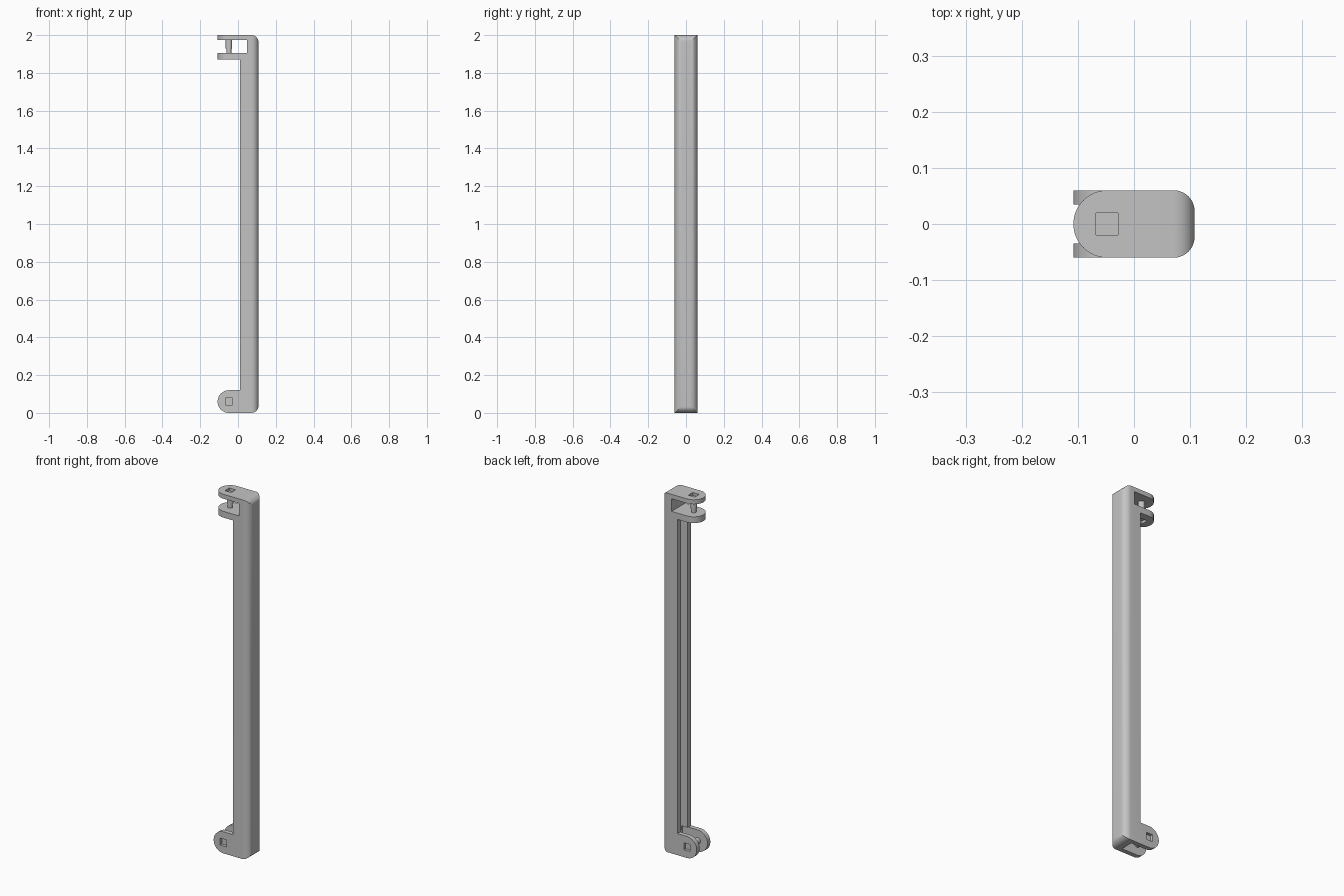
import bpy, bmesh, math
from mathutils import Matrix, Vector

cube = bpy.data.objects.get("Cube")
if cube:
    bpy.data.objects.remove(cube, do_unlink=True)

gray = bpy.data.materials.new("plain gray")
gray.use_nodes = True
color = (0.55, 0.55, 0.55, 1)
gray.diffuse_color = color
gray.node_tree.nodes["Principled BSDF"].inputs["Base Color"].default_value = color

HALF = 0.06      # half width of bar and forks
HUB = -0.048     # x of both pin axes
BACK = 0.108     # outer face of the bar
ROUND = 0.037    # rounding of the outer edges
FRONT = 0.01     # grooved face of the bar
SLOT = 0.047     # inner end of the fork slots
GAP = 0.035      # half width of the fork slots
TOP = 2 - HALF   # height of the top fork centre


def finish(name, bm):
    bmesh.ops.recalc_face_normals(bm, faces=bm.faces)
    mesh = bpy.data.meshes.new(name)
    bm.to_mesh(mesh)
    bm.free()
    obj = bpy.data.objects.new(name, mesh)
    bpy.context.collection.objects.link(obj)
    mesh.materials.append(gray)
    return obj


def extrude(name, outline, direction):
    bm = bmesh.new()
    face = bm.faces.new([bm.verts.new(p) for p in outline])
    result = bmesh.ops.extrude_face_region(bm, geom=[face])
    verts = [v for v in result["geom"] if isinstance(v, bmesh.types.BMVert)]
    bmesh.ops.translate(bm, vec=Vector(direction), verts=verts)
    return finish(name, bm)


def box(name, x, y, z):
    pts = [(x[0], y[0], z[0]), (x[1], y[0], z[0]), (x[1], y[1], z[0]), (x[0], y[1], z[0])]
    return extrude(name, pts, (0, 0, z[1] - z[0]))


def arc(cx, cy, r, start, end, steps):
    angles = [math.radians(start + (end - start) * i / steps) for i in range(steps + 1)]
    return [(cx + r * math.cos(a), cy + r * math.sin(a)) for a in angles]


def select_only(obj):
    bpy.ops.object.select_all(action="DESELECT")
    obj.select_set(True)
    bpy.context.view_layer.objects.active = obj


def combine(obj, tool, operation):
    mod = obj.modifiers.new("shape", "BOOLEAN")
    mod.operation, mod.solver, mod.object = operation, "EXACT", tool
    select_only(obj)
    bpy.ops.object.modifier_apply(modifier=mod.name)
    bpy.data.objects.remove(tool, do_unlink=True)


def smooth(obj):
    select_only(obj)
    bpy.ops.object.shade_smooth_by_angle(angle=math.radians(30))


# Side silhouette of the bar with the lower rounded arm and the upper block
side = arc(BACK - ROUND, ROUND, ROUND, -90, 0, 10)
side += arc(BACK - ROUND, 2 - ROUND, ROUND, 0, 90, 10)
side += [(HUB, 2), (HUB, 2 - 2 * HALF - 0.01), (FRONT, 2 - 2 * HALF - 0.01), (FRONT, 2 * HALF)]
side += arc(HUB, HALF, HALF, 90, 270, 32)
body = extrude("bracket_bar", [(x, -HALF, z) for x, z in side], (0, 2 * HALF, 0))

# Round the long outer edges
plan = arc(BACK - ROUND, HALF - ROUND, ROUND, 90, 0, 10)
plan += arc(BACK - ROUND, ROUND - HALF, ROUND, 0, -90, 10)
plan += [(-0.3, -HALF - 0.0001), (-0.3, HALF + 0.0001)]
combine(body, extrude("plan_cutter", [(x, y, -0.1) for x, y in plan], (0, 0, 2.2)), "INTERSECT")

# Rounded nose of the upper fork
nose = arc(HUB, 0, HALF, 90, 270, 32)
nose += [(0.0, -HALF), (0.0, HALF)]
low = 2 - 2 * HALF - 0.01
combine(body, extrude("nose", [(x, y, low) for x, y in nose], (0, 0, 2 - low)), "UNION")

# Fork slots, long groove and square pin recesses
sq = 0.0195
depth = 0.016
recess_x = (HUB - sq, HUB + sq)
cuts = [
    ((-0.3, SLOT), (-0.2, 0.2), (TOP - GAP, TOP + GAP)),
    ((-0.3, SLOT), (-GAP, GAP), (-0.1, 2 * HALF)),
    ((-0.3, 0.07), (-0.028, 0.028), (0.1, low)),
    (recess_x, (-sq, sq), (2 - depth, 2.1)),
    (recess_x, (-sq, sq), (low - 0.1, low + depth)),
    (recess_x, (-0.2, depth - HALF), (HALF - sq, HALF + sq)),
    (recess_x, (HALF - depth, 0.2), (HALF - sq, HALF + sq)),
]
for x, y, z in cuts:
    combine(body, box("cutter", x, y, z), "DIFFERENCE")
smooth(body)


# Stepped pins: wide collar, then a slimmer shaft into the opposite arm
def pin(name, centre, turn):
    bm = bmesh.new()
    for radius, start, end in ((0.017, -0.012, GAP + 0.003), (0.0125, -GAP - 0.003, -0.012)):
        bmesh.ops.create_cone(bm, cap_ends=True, segments=32, radius1=radius, radius2=radius,
                              depth=end - start, matrix=Matrix.Translation((0, 0, (start + end) / 2)))
    bm.transform(Matrix.Translation(centre) @ Matrix.Rotation(turn, 4, "X"))
    smooth(finish(name, bm))


pin("upper_pin", (HUB, 0, TOP), 0)
pin("lower_pin", (HUB, 0, HALF), math.pi / 2)
